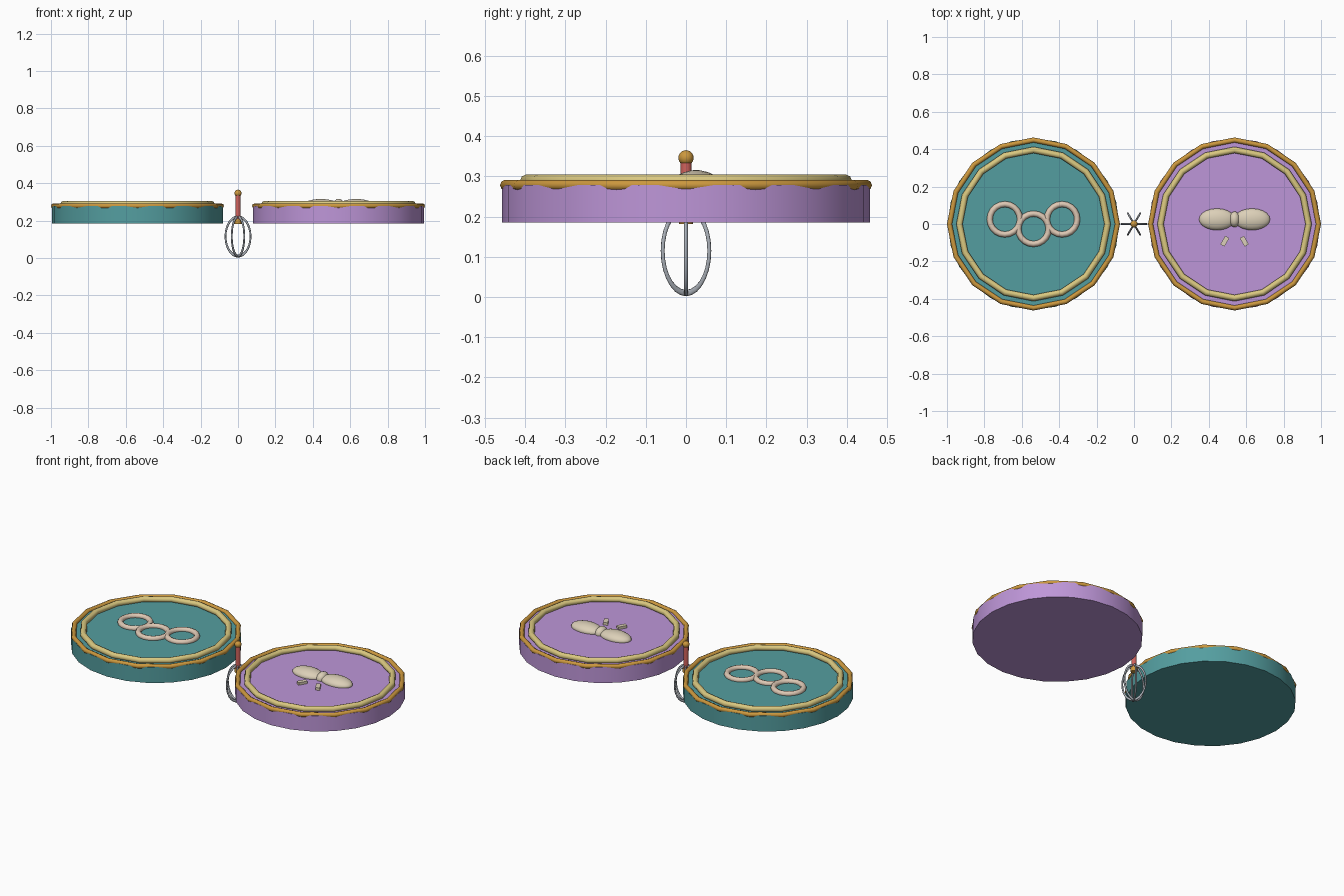
import bpy, math
from math import pi

if "Cube" in bpy.data.objects:
    bpy.data.objects.remove(bpy.data.objects["Cube"])


def material(name, rgb):
    """Flat colour given as 0-255 sRGB, stored as linear."""
    m = bpy.data.materials.new(name)
    lin = [((c / 255 + 0.055) / 1.055) ** 2.4 for c in rgb]
    m.diffuse_color = (*lin, 1)
    m.use_nodes = True
    m.node_tree.nodes["Principled BSDF"].inputs["Base Color"].default_value = m.diffuse_color
    return m


TEAL = material("teal", (84, 158, 160))
PURPLE = material("purple", (190, 150, 216))
GOLD = material("gold", (204, 152, 62))
CREAM = material("pale_yellow", (218, 200, 128))
PEACH = material("peach", (222, 200, 180))
IVORY = material("ivory", (220, 208, 184))
RED = material("red", (208, 98, 92))
STEEL = material("steel", (172, 178, 186))


def finish(name, mat, scale=(1, 1, 1)):
    o = bpy.context.object
    o.name = name
    o.scale = scale
    o.data.materials.append(mat)
    bpy.ops.object.shade_smooth_by_angle(angle=math.radians(50))
    return o


def cylinder(name, mat, x, r, z0, z1, sides):
    bpy.ops.mesh.primitive_cylinder_add(vertices=sides, radius=r, depth=z1 - z0,
                                        location=(x, 0, (z0 + z1) / 2))
    return finish(name, mat)


def ring(name, mat, loc, major, minor, sides=16, rot=(0, 0, 0), scale=(1, 1, 1)):
    bpy.ops.mesh.primitive_torus_add(major_radius=major, minor_radius=minor,
                                     major_segments=sides, minor_segments=8,
                                     location=loc, rotation=rot)
    return finish(name, mat, scale)


def ellipsoid(name, mat, loc, radii):
    bpy.ops.mesh.primitive_uv_sphere_add(segments=20, ring_count=12, radius=1, location=loc)
    return finish(name, mat, radii)


CX = 0.5375   # disc centre offset
TOP = 0.278   # top face of the discs

# Two round discs, each with an outer trim and a raised inner border
for side, sx, mat in (("left", -1, TEAL), ("right", 1, PURPLE)):
    cylinder(side + "_disc", mat, sx * CX, 0.458, 0.185, TOP, 24)
    ring(side + "_outer_trim", GOLD, (sx * CX, 0, 0.278), 0.449, 0.0135)
    ring(side + "_inner_border", CREAM, (sx * CX, 0, 0.288), 0.396, 0.017)

# Left emblem: chain of three rings
for i, (dx, y) in enumerate(((-0.153, 0.025), (0, -0.026), (0.153, 0.025))):
    ring(f"emblem_ring_{i + 1}", PEACH, (-CX + dx, y, 0.283), 0.081, 0.016, 20)

# Right emblem: bow with two lobes, a knot and two ribbon tails
ellipsoid("bow_knot", IVORY, (CX, 0.025, TOP + 0.004), (0.029, 0.042, 0.034))
for side, sx in (("left", -1), ("right", 1)):
    ellipsoid(side + "_bow_lobe", IVORY, (CX + sx * 0.094, 0.025, TOP + 0.004),
              (0.096, 0.058, 0.033))
    bpy.ops.mesh.primitive_cube_add(size=1, location=(CX + sx * 0.052, -0.092, TOP + 0.004),
                                    rotation=(0, 0, sx * math.radians(30)))
    finish(side + "_bow_tail", IVORY, (0.025, 0.052, 0.022))

# Whisk between the discs: three crossed wire loops, collar, handle and knob
for i in range(3):
    ring(f"whisk_loop_{i + 1}", STEEL, (0, 0, 0.115), 0.067, 0.005, 28,
         (pi / 2, 0, i * pi / 3), (1, 1.57, 1))
cylinder("whisk_collar", GOLD, 0, 0.018, 0.182, 0.208, 16)
cylinder("whisk_handle", RED, 0, 0.0138, 0.2, 0.345, 16)
ellipsoid("whisk_knob", GOLD, (0, 0, 0.346), (0.019, 0.019, 0.019))
